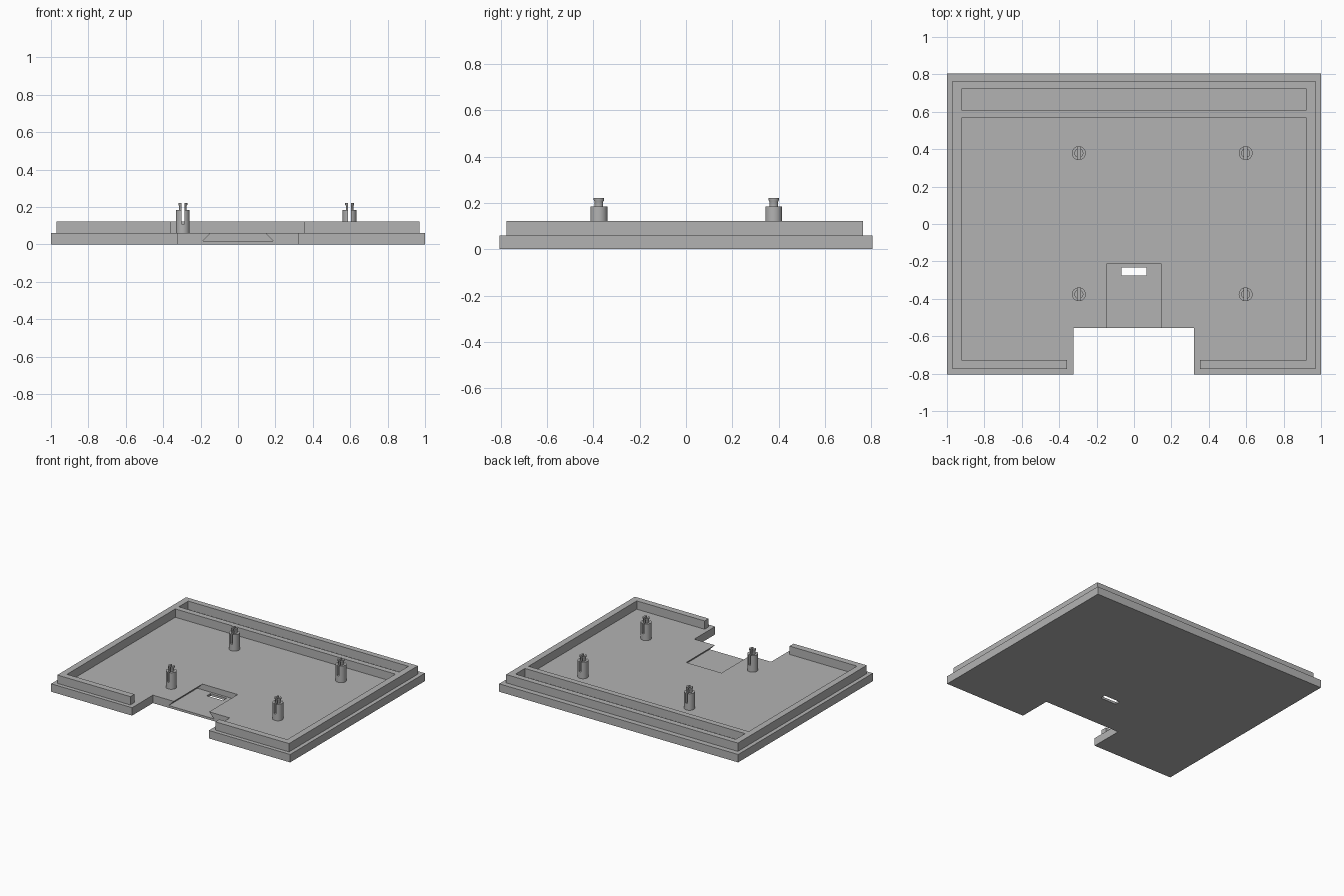
import bpy, bmesh, math
from mathutils import Vector

if "Cube" in bpy.data.objects:
    bpy.data.objects.remove(bpy.data.objects["Cube"])

grey = bpy.data.materials.new("grey plastic")
grey.diffuse_color = (0.45, 0.45, 0.45, 1)
grey.use_nodes = True
grey.node_tree.nodes["Principled BSDF"].inputs["Base Color"].default_value = grey.diffuse_color

FLOOR, RIM, POST, TIP = 0.06, 0.123, 0.185, 0.222


def finish(name, bm):
    bmesh.ops.recalc_face_normals(bm, faces=bm.faces)
    me = bpy.data.meshes.new(name)
    bm.to_mesh(me)
    bm.free()
    me.materials.append(grey)
    ob = bpy.data.objects.new(name, me)
    bpy.context.collection.objects.link(ob)
    return ob


def prism(name, points, offset):
    """Extrude a closed loop of 3D points along an offset."""
    bm = bmesh.new()
    face = bm.faces.new([bm.verts.new(p) for p in points])
    new = bmesh.ops.extrude_face_region(bm, geom=[face])["geom"]
    verts = [v for v in new if isinstance(v, bmesh.types.BMVert)]
    bmesh.ops.translate(bm, verts=verts, vec=Vector(offset))
    return finish(name, bm)


def slab(name, outline, z0, z1):
    return prism(name, [(x, y, z0) for x, y in outline], (0, 0, z1 - z0))


def box(name, x0, x1, y0, y1, z0, z1):
    return slab(name, [(x0, y0), (x1, y0), (x1, y1), (x0, y1)], z0, z1)


def cut(target, cutter):
    """Subtract the cutter, apply the result and drop the cutter."""
    mod = target.modifiers.new("cut", "BOOLEAN")
    mod.operation, mod.solver, mod.object = "DIFFERENCE", "EXACT", cutter
    bpy.context.view_layer.objects.active = target
    bpy.ops.object.modifier_apply(modifier=mod.name)
    bpy.data.objects.remove(cutter)


# Base plate with the front notch
plate = slab("base_plate", [
    (-1, -0.805), (-0.323, -0.805), (-0.323, -0.556), (0.32, -0.556),
    (0.32, -0.805), (1, -0.805), (1, 0.805), (-1, 0.805)], 0, FLOOR)

# Undercut dovetail recess and latch slot
cut(plate, prism("dovetail_cutter", [
    (-0.19, -0.6, 0.017), (0.19, -0.6, 0.017),
    (0.146, -0.6, 0.0615), (-0.146, -0.6, 0.0615)], (0, 0.386, 0)))
cut(plate, box("slot_cutter", -0.068, 0.066, -0.276, -0.233, -0.1, 0.2))

# Raised rim, open at the front, with a second wall forming the rear channel
rim = slab("rim_wall", [
    (-0.358, -0.775), (-0.97, -0.775), (-0.97, 0.765), (0.97, 0.765),
    (0.97, -0.775), (0.353, -0.775), (0.353, -0.727), (0.921, -0.727),
    (0.921, 0.567), (-0.922, 0.567), (-0.922, -0.727), (-0.358, -0.727)], FLOOR, RIM)
cut(rim, box("channel_cutter", -0.922, 0.921, 0.61, 0.722, 0, 0.3))


# Slotted snap posts: a wide body, a thin neck and a flared tip
def snap_post(name, cx, cy, n=32):
    profile = [(0.037, FLOOR), (0.037, POST), (0.020, POST),
               (0.020, 0.205), (0.024, 0.212), (0.024, TIP)]
    bm = bmesh.new()
    rings = [[bm.verts.new((cx + r * math.cos(2 * math.pi * i / n),
                            cy + r * math.sin(2 * math.pi * i / n), z))
              for i in range(n)] for r, z in profile]
    for a, b in zip(rings, rings[1:]):
        for i in range(n):
            j = (i + 1) % n
            bm.faces.new((a[i], a[j], b[j], b[i]))
    bm.faces.new(rings[0])
    bm.faces.new(rings[-1])
    post = finish(name, bm)
    cut(post, box("post_cutter", cx - 0.008, cx + 0.008,
                  cy - 0.1, cy + 0.1, 0.11, 0.3))
    bpy.ops.object.select_all(action="DESELECT")
    post.select_set(True)
    bpy.context.view_layer.objects.active = post
    bpy.ops.object.shade_smooth_by_angle(angle=math.radians(30))


for side, x in (("left", -0.295), ("right", 0.597)):
    for end, y in (("front", -0.376), ("back", 0.379)):
        snap_post(f"{end}_{side}_post", x, y)
